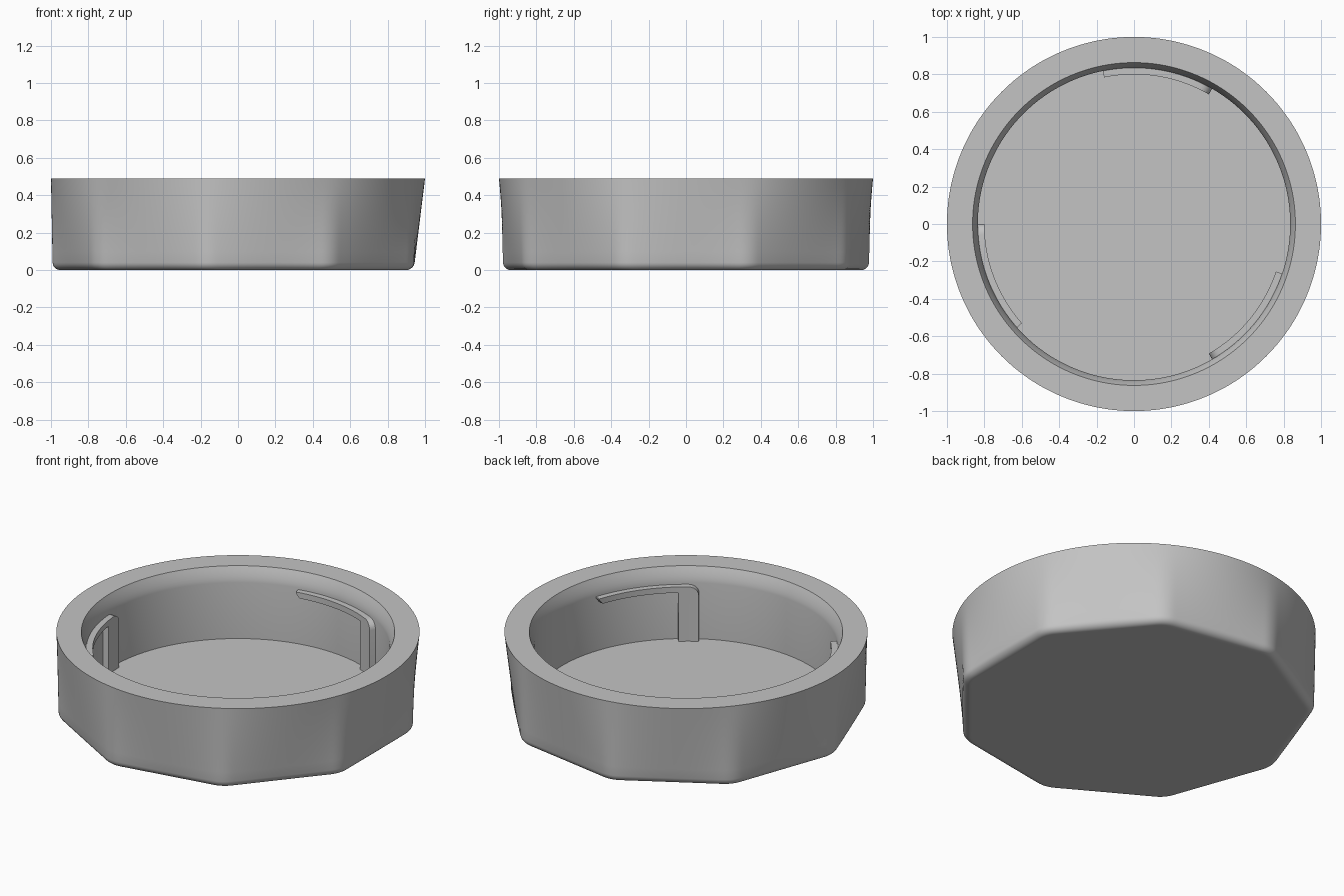
import bpy
import bmesh
from math import sin, cos, sqrt, radians, pi

if "Cube" in bpy.data.objects:
    bpy.data.objects.remove(bpy.data.objects["Cube"], do_unlink=True)

HEIGHT = 0.49
FLOOR = 0.06
WALL = 0.835
SIDES = 9
N = 360
HALF = pi / SIDES

grey = bpy.data.materials.new("plain grey")
grey.use_nodes = True
colour = (0.55, 0.55, 0.55, 1)
grey.diffuse_color = colour
grey.node_tree.nodes["Principled BSDF"].inputs["Base Color"].default_value = colour


def finish(bm, name, angle):
    bmesh.ops.recalc_face_normals(bm, faces=bm.faces[:])
    mesh = bpy.data.meshes.new(name)
    bm.to_mesh(mesh)
    bm.free()
    mesh.materials.append(grey)
    obj = bpy.data.objects.new(name, mesh)
    bpy.context.collection.objects.link(obj)
    bpy.ops.object.select_all(action="DESELECT")
    obj.select_set(True)
    bpy.context.view_layer.objects.active = obj
    bpy.ops.object.shade_smooth_by_angle(angle=radians(angle))
    return obj


def bridge(bm, a, b):
    for i in range(len(a)):
        j = (i + 1) % len(a)
        bm.faces.new((a[i], a[j], b[j], b[i]))


def nonagon(a, rho=0.15):
    """Radius of a nine-sided outline with rounded corners, one corner on -x."""
    e = (a - pi + HALF) % (2 * HALF) - HALF      # angle from nearest corner
    r = cos(HALF) / cos(HALF - abs(e))
    c = 1 - rho / cos(HALF)
    k = rho * rho - (c * sin(e)) ** 2
    return min(r, c * cos(e) + sqrt(k)) if k > 0 and abs(e) < 0.06 else r


def ring(bm, z, radius):
    verts = []
    for i in range(N):
        a = 2 * pi * i / N
        r = radius(a)
        verts.append(bm.verts.new((r * cos(a), r * sin(a), z)))
    return verts


def outer(z, inset):
    t = z / HEIGHT
    return lambda a: nonagon(a) * (1 - t) + t - inset


# Cap body: nine-sided base blending to a round rim, with a round cavity
bm = bmesh.new()
fillet = 0.04
rings = [ring(bm, 0, outer(0, fillet + 0.01))]
for i in range(7):
    a = i / 6 * pi / 2
    z = fillet * (1 - cos(a))
    rings.append(ring(bm, z, outer(z, fillet * (1 - sin(a)))))
for i in range(1, 9):
    z = fillet + (HEIGHT - fillet) * i / 8
    rings.append(ring(bm, z, outer(z, 0)))
# Rim lip flares gently, then the wall drops straight to the floor
for i in range(6):
    t = 1 - i / 5
    rings.append(ring(bm, HEIGHT - 0.09 * (1 - t), lambda a, t=t: WALL + 0.028 * t ** 1.5))
rings.append(ring(bm, FLOOR, lambda a: WALL))
for a, b in zip(rings, rings[1:]):
    bridge(bm, a, b)
bm.faces.new(rings[0])
bm.faces.new(rings[-1])
finish(bm, "cap_body", 35)


# Locking clips: a leg on the floor and a thin arm along the wall
def clip(name, start):
    leg, span, round_deg, top = 8, 41.5, 4, 0.39
    arm_under = top - 0.035
    columns = []
    for i in range(7):                            # rounded shoulder
        d = round_deg * (1 - cos(i / 6 * pi / 2))
        columns.append((d, FLOOR - 0.01, top - 0.05 * (1 - sin(i / 6 * pi / 2))))
    columns += [(leg, FLOOR - 0.01, top), (leg + 0.05, arm_under, top)]
    steps = 20
    for i in range(1, steps + 1):
        columns.append((leg + (span - 1.5 - leg) * i / steps, arm_under, top))
    columns.append((span, top - 0.008, top))      # slanted tip

    bm = bmesh.new()
    loops = []
    for deg, low, high in columns:
        a = radians(start + deg)
        corners = ((0.8, low), (0.8, high), (WALL + 0.004, high), (WALL + 0.004, low))
        loops.append([bm.verts.new((r * cos(a), r * sin(a), z)) for r, z in corners])
    for a, b in zip(loops, loops[1:]):
        bridge(bm, a, b)
    bm.faces.new(loops[0])
    bm.faces.new(loops[-1])
    finish(bm, name, 30)


for k, side in enumerate(("back", "right", "front")):
    clip("locking_clip_" + side, 60 + 120 * k)
